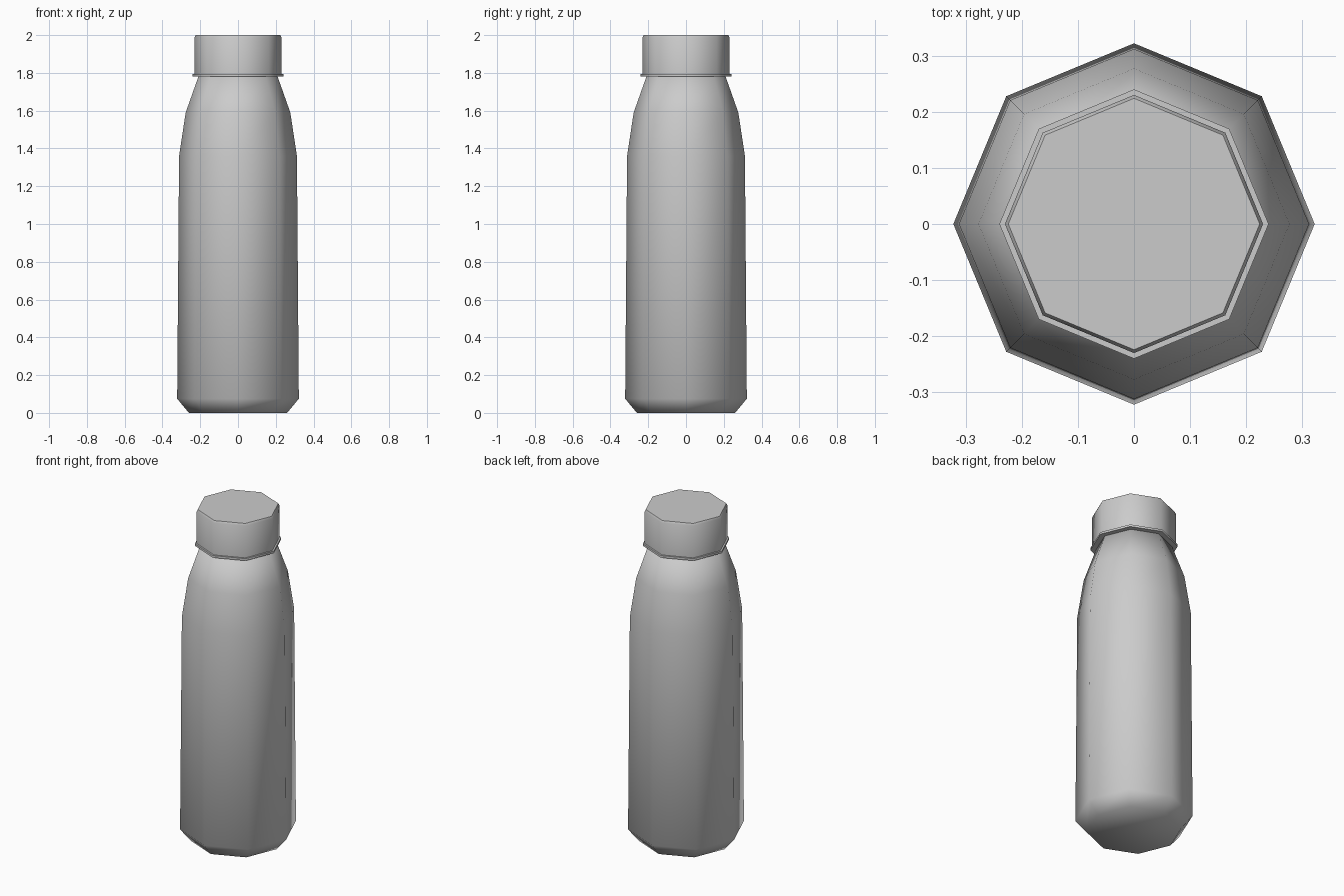
import bpy, bmesh
from math import cos, sin, tau, radians

if "Cube" in bpy.data.objects:
    bpy.data.objects.remove(bpy.data.objects["Cube"])

SIDES = 8


def lathe(name, profile, angle=None):
    """Revolve (radius, z) points into a closed eight-sided solid."""
    bm = bmesh.new()
    rings = [[bm.verts.new((r * cos(tau * i / SIDES), r * sin(tau * i / SIDES), z))
              for i in range(SIDES)] for r, z in profile]
    for low, high in zip(rings, rings[1:]):
        for i in range(SIDES):
            j = (i + 1) % SIDES
            bm.faces.new((low[i], low[j], high[j], high[i]))
    bm.faces.new(rings[0][::-1])
    bm.faces.new(rings[-1])
    mesh = bpy.data.meshes.new(name)
    bm.to_mesh(mesh)
    bm.free()
    obj = bpy.data.objects.new(name, mesh)
    bpy.context.collection.objects.link(obj)
    bpy.ops.object.select_all(action='DESELECT')
    obj.select_set(True)
    bpy.context.view_layer.objects.active = obj
    if angle is None:
        bpy.ops.object.shade_smooth()
    else:
        bpy.ops.object.shade_smooth_by_angle(angle=radians(angle))
    return obj


# Bottle body with chamfered base and tapered shoulder
lathe("bottle_body", [(0.26, 0.0), (0.322, 0.075), (0.312, 1.36),
                      (0.277, 1.59), (0.208, 1.785)])

# Thin flange below the cap
lathe("neck_ring", [(0.24, 1.782), (0.24, 1.795)], 50)

# Cap with a small top bevel
lathe("cap", [(0.23, 1.79), (0.23, 1.988), (0.224, 2.0)], 50)
